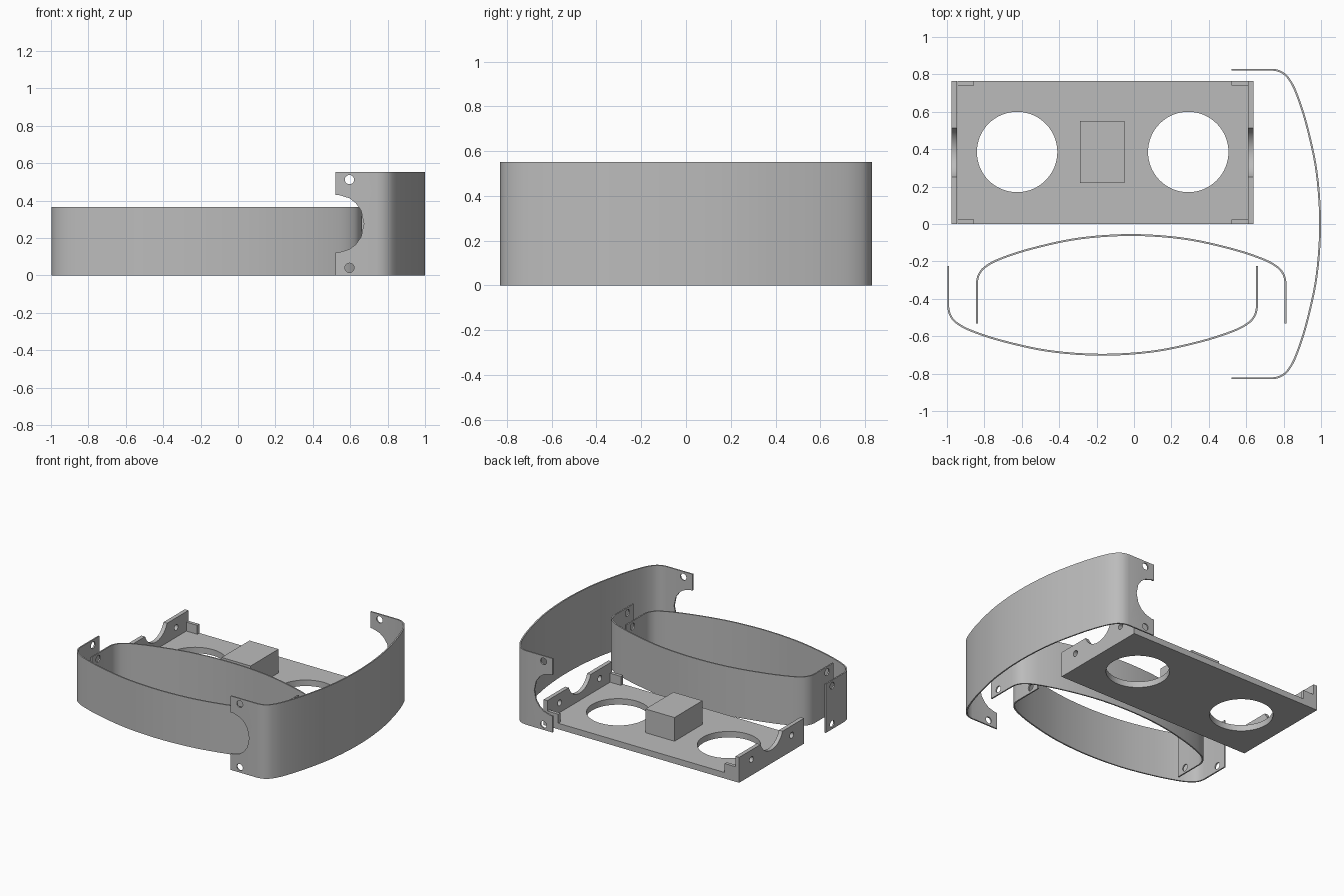
import bpy, bmesh, math
from mathutils import Matrix, Vector

if "Cube" in bpy.data.objects:
    bpy.data.objects.remove(bpy.data.objects["Cube"])

grey = bpy.data.materials.new("plain_grey")
grey.use_nodes = True
grey.diffuse_color = (0.5, 0.5, 0.5, 1)
grey.node_tree.nodes["Principled BSDF"].inputs["Base Color"].default_value = (0.5, 0.5, 0.5, 1)


def prism(name, outline, axis, lo, hi):
    """Extrude a 2D outline along axis x (outline is y, z), y (x, z) or z (x, y)."""
    place = {"x": lambda p, d: (d, *p),
             "y": lambda p, d: (p[0], d, p[1]),
             "z": lambda p, d: (*p, d)}[axis]
    bm = bmesh.new()
    face = bm.faces.new([bm.verts.new(place(p, lo)) for p in outline])
    ext = bmesh.ops.extrude_face_region(bm, geom=[face])
    moved = [g for g in ext["geom"] if isinstance(g, bmesh.types.BMVert)]
    bmesh.ops.translate(bm, verts=moved, vec=Vector(place((0, 0), hi - lo)))
    bmesh.ops.recalc_face_normals(bm, faces=bm.faces)
    mesh = bpy.data.meshes.new(name)
    bm.to_mesh(mesh)
    bm.free()
    mesh.materials.append(grey)
    obj = bpy.data.objects.new(name, mesh)
    bpy.context.collection.objects.link(obj)
    return obj


def box(name, x0, x1, y0, y1, z0, z1):
    return prism(name, [(x0, y0), (x1, y0), (x1, y1), (x0, y1)], "z", z0, z1)


def circle(cx, cy, r, n):
    return [(cx + r * math.cos(math.tau * i / n), cy + r * math.sin(math.tau * i / n))
            for i in range(n)]


def cut(obj, outlines, axis, lo, hi):
    """Cut outlines through an object and discard the cutters."""
    bpy.context.view_layer.objects.active = obj
    for outline in outlines:
        cutter = prism("cutter", outline, axis, lo, hi)
        cutter.hide_render = True
        mod = obj.modifiers.new("cut", "BOOLEAN")
        mod.operation = "DIFFERENCE"
        mod.solver = "EXACT"
        mod.object = cutter
        bpy.ops.object.modifier_apply(modifier=mod.name)
        bpy.data.objects.remove(cutter)


def smooth(obj):
    bpy.ops.object.select_all(action="DESELECT")
    obj.select_set(True)
    bpy.context.view_layer.objects.active = obj
    bpy.ops.object.shade_smooth_by_angle(angle=math.radians(30))


def spline(points, steps):
    """Catmull-Rom curve through the points, ends excluded."""
    pts = [Vector(p) for p in points]
    out = []
    for a, b, c, d in zip(pts, pts[1:], pts[2:], pts[3:]):
        for i in range(steps):
            t = i / steps
            out.append(0.5 * (2 * b + (c - a) * t + (2 * a - 5 * b + 4 * c - d) * t ** 2
                              + (3 * b - a - 3 * c + d) * t ** 3))
    return out


# Half of the strap outline: straight leg, tight shoulder, shallow crown
half = [(0.83, 0.15), (0.83, 0.22), (0.816, 0.27), (0.78, 0.31), (0.7, 0.352),
        (0.53, 0.407), (0.28, 0.46), (0, 0.479), (-0.28, 0.46)]
run = [Vector((0.83, 0))] + spline(half, 6)
outer = run + [Vector((0, 0.479))] + [Vector((-p.x, p.y)) for p in reversed(run)]
THICK = 0.01


def strap(name, height, angle, x, y, notch=None):
    inner = []
    for i, p in enumerate(outer):
        d = (outer[min(i + 1, len(outer) - 1)] - outer[max(i - 1, 0)]).normalized()
        inner.append(p + THICK * Vector((-d.y, d.x)))
    obj = prism(name, [tuple(p) for p in outer + inner[::-1]], "z", 0, height)
    cuts = [circle(0.075, z, 0.025, 20) for z in (0.04, height - 0.04)]
    if notch:
        cuts.append(notch)
    cut(obj, cuts, "x", -1, 1)
    obj.data.transform(Matrix.Translation((x, y, 0)) @ Matrix.Rotation(angle, 4, "Z"))
    smooth(obj)


# Straps: two low ones nested at the front, one tall one with notched ends
lower = [(-0.05, 0.122), (0.02, 0.123), (0.075, 0.14), (0.108, 0.165), (0.137, 0.205)]
notch = lower + [(0.152, 0.276)] + [(a, 0.552 - b) for a, b in reversed(lower)]
strap("front_strap", 0.365, math.pi, -0.168, -0.225)
strap("inner_strap", 0.365, 0, -0.015, -0.533)
strap("tall_strap", 0.552, -math.pi / 2, 0.521, 0, notch)

# Base plate with two round openings
X0, X1, DEPTH, WALL, FLOOR = -0.975, 0.64, 0.765, 0.03, 0.045
plate = box("base_plate", X0 + WALL, X1 - WALL, 0, DEPTH, 0, FLOOR)
cut(plate, [circle(cx, 0.385, 0.215, 64) for cx in (-0.625, 0.29)], "z", -0.1, 0.2)
smooth(plate)

# End walls with a scooped top edge and two screw holes
mid, top, radius, rise = DEPTH / 2, 0.19, 0.139, 0.239
sweep = math.asin(0.13 / radius)
scoop = [(mid + radius * math.sin(a), rise - radius * math.cos(a))
         for a in (sweep - 2 * sweep * i / 20 for i in range(21))]
profile = [(0, 0), (DEPTH, 0), (DEPTH, top)] + scoop + [(0, top)]
for side, x in (("right", X0), ("left", X1 - WALL)):
    wall = prism(side + "_end_wall", profile, "x", x, x + WALL)
    cut(wall, [circle(mid + s * 0.2375, 0.118, 0.022, 20) for s in (-1, 1)], "x", x - 0.1, x + 0.1)
    smooth(wall)

# Corner tabs beside each wall
for side, x in (("right", X0 + WALL), ("left", X1 - WALL - 0.09)):
    for end, y in (("front", 0), ("back", DEPTH - 0.025)):
        box(f"{side}_{end}_tab", x, x + 0.09, y, y + 0.025, FLOOR, 0.112)

# Central block
box("centre_block", -0.29, -0.05, 0.22, 0.55, FLOOR, 0.222)
